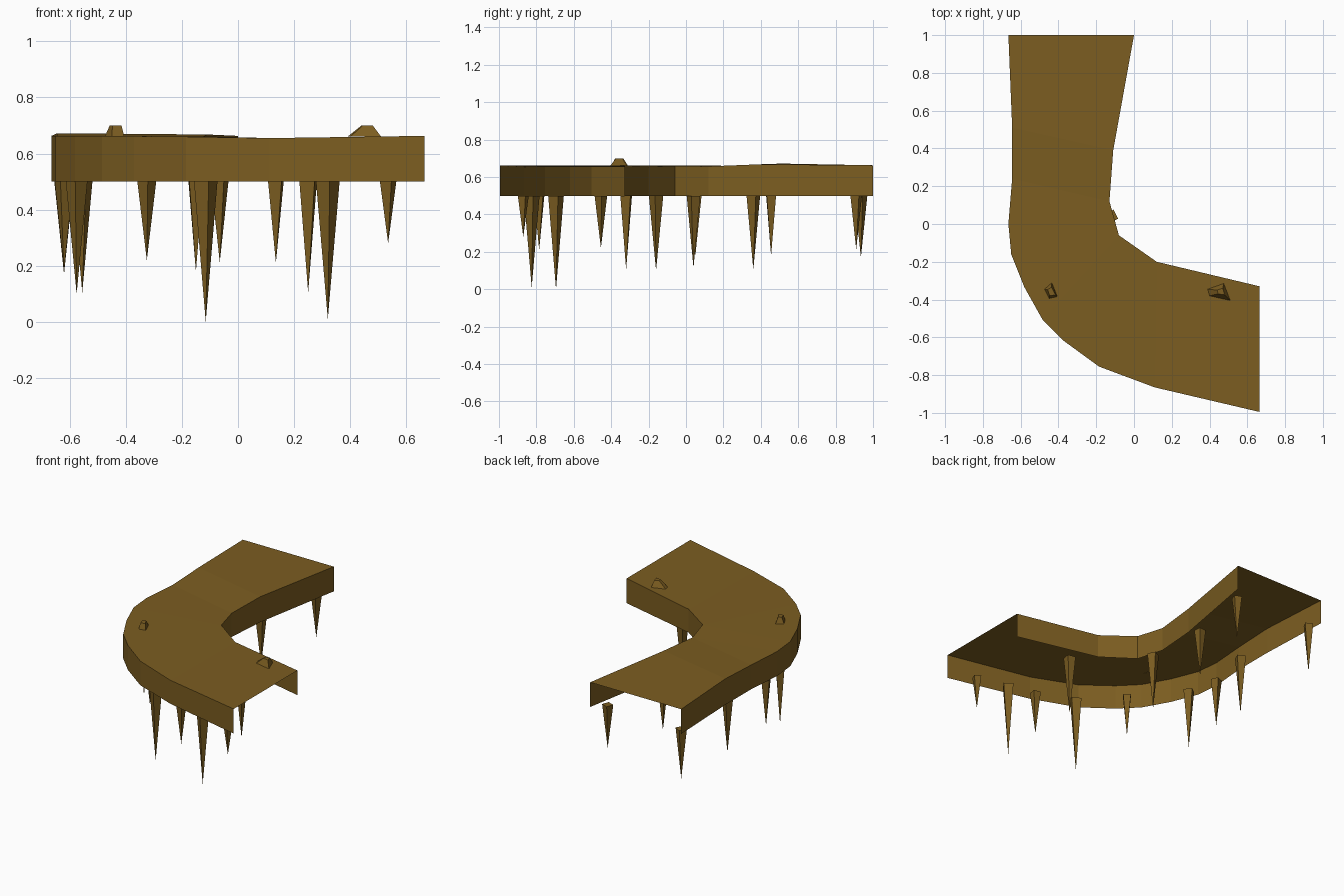
import bpy, bmesh, math, random

if "Cube" in bpy.data.objects:
    bpy.data.objects.remove(bpy.data.objects["Cube"])

random.seed(4)
mat = bpy.data.materials.new("brown_earth")
mat.diffuse_color = (0.20, 0.11, 0.015, 1)
mat.use_nodes = True
mat.node_tree.nodes["Principled BSDF"].inputs["Base Color"].default_value = mat.diffuse_color


def finish(bm, name):
    bmesh.ops.recalc_face_normals(bm, faces=bm.faces)
    me = bpy.data.meshes.new(name)
    bm.to_mesh(me)
    bm.free()
    me.materials.append(mat)
    ob = bpy.data.objects.new(name, me)
    bpy.context.collection.objects.link(ob)
    return ob


# Curved platform: outer and inner edge of the path, from back end to right end
BOTTOM = 0.5
outer = [(-.665, 1, .663), (-.645, .51, .672), (-.645, .24, .66), (-.665, 0, .662),
         (-.65, -.16, .663), (-.58, -.335, .663), (-.485, -.505, .663), (-.37, -.62, .662),
         (-.185, -.755, .66), (.11, -.865, .655), (.665, -.995, .663)]
inner = [(0, 1, .663), (-.11, .39, .668), (-.13, .12, .657), (-.08, -.06, .66),
         (.12, -.2, .655), (.665, -.33, .663)]
pairs = [0, 1, 2, 2, 3, 3, 3, 3, 4, 4, 5]   # inner point facing each outer point

bm = bmesh.new()
ov = [bm.verts.new(p) for p in outer]
iv = [bm.verts.new(p) for p in inner]
for i in range(len(ov) - 1):
    a, b = pairs[i], pairs[i + 1]
    face = [ov[i], ov[i + 1], iv[b]] + ([iv[a]] if a != b else [])
    bm.faces.new(face)
# Side skirts, with open ends and underside
for edge in (ov, iv):
    low = [bm.verts.new((v.co.x, v.co.y, BOTTOM)) for v in edge]
    for i in range(len(edge) - 1):
        bm.faces.new((edge[i], low[i], low[i + 1], edge[i + 1]))
finish(bm, "curved_platform")

# Hanging spikes: x, y, tip height
spikes = [(.535, -.87, .28), (.32, -.825, .01), (.135, -.785, .21), (-.115, -.695, 0),
          (-.325, -.455, .22), (.25, -.32, .105), (-.575, -.16, .10), (-.12, .04, .115),
          (-.62, .05, .18), (-.555, .36, .105), (-.15, .455, .18), (-.065, .91, .213),
          (-.62, .935, .17)]
for n, (x, y, tip) in enumerate(spikes):
    bm = bmesh.new()
    r = 0.022 + 0.042 * (BOTTOM - tip)
    turn = random.uniform(0, math.pi / 2)
    ring = [bm.verts.new((x + r * math.cos(turn + k * math.pi / 2),
                          y + r * math.sin(turn + k * math.pi / 2), BOTTOM))
            for k in range(4)]
    point = bm.verts.new((x, y, tip))
    bm.faces.new(ring)
    for k in range(4):
        bm.faces.new((ring[k], ring[(k + 1) % 4], point))
    finish(bm, f"spike_{n + 1}")


# Small rocks on top: irregular base with a smaller flat top
def rock(name, base, top):
    bm = bmesh.new()
    lo = [bm.verts.new((x, y, .66)) for x, y in base]
    hi = [bm.verts.new((x, y, .70)) for x, y in top]
    bm.faces.new(lo)
    bm.faces.new(hi)
    for k in range(4):
        j = (k + 1) % 4
        bm.faces.new((lo[k], lo[j], hi[j], hi[k]))
    finish(bm, name)


rock("rock_left", [(-.475, -.345), (-.435, -.31), (-.405, -.385), (-.45, -.395)],
     [(-.457, -.347), (-.437, -.335), (-.415, -.375), (-.447, -.38)])
rock("rock_right", [(.39, -.345), (.475, -.315), (.51, -.405), (.40, -.38)],
     [(.44, -.35), (.47, -.34), (.48, -.375), (.445, -.37)])
